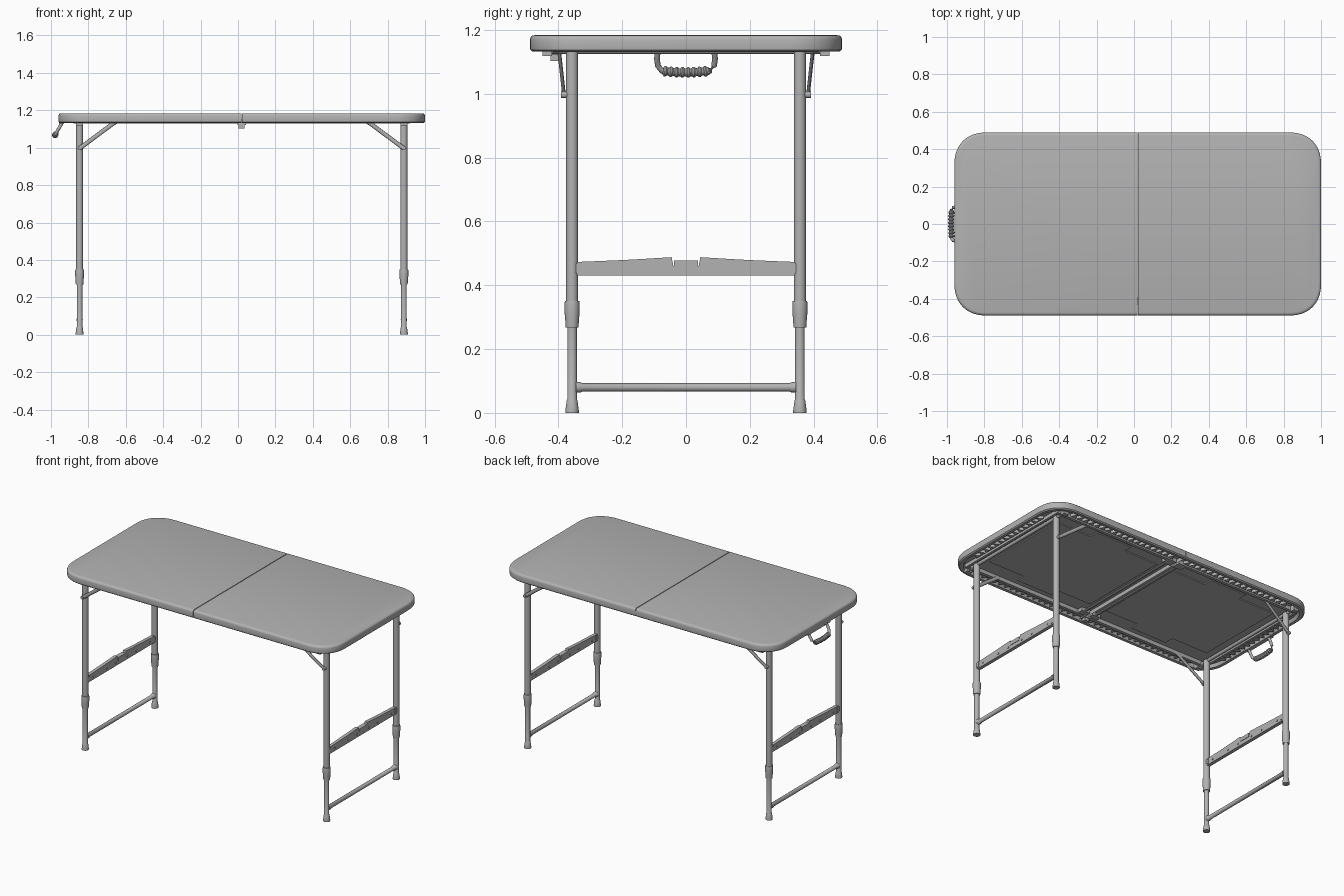
import bpy, bmesh, math
from mathutils import Vector, Matrix

if "Cube" in bpy.data.objects:
    bpy.data.objects.remove(bpy.data.objects["Cube"])

C = 0.02            # fold line, also the symmetry plane
HX, HY = 0.98, 0.489
grey = bpy.data.materials.new("grey")
grey.diffuse_color = (0.45, 0.45, 0.45, 1)
grey.use_nodes = True
grey.node_tree.nodes["Principled BSDF"].inputs["Base Color"].default_value = grey.diffuse_color


def finish(bm, name, smooth=True):
    bmesh.ops.recalc_face_normals(bm, faces=bm.faces)
    me = bpy.data.meshes.new(name)
    bm.to_mesh(me)
    bm.free()
    me.materials.append(grey)
    ob = bpy.data.objects.new(name, me)
    bpy.context.collection.objects.link(ob)
    if smooth:
        bpy.ops.object.select_all(action='DESELECT')
        ob.select_set(True)
        bpy.context.view_layer.objects.active = ob
        bpy.ops.object.shade_smooth_by_angle(angle=math.radians(35))
    return ob


def add_box(bm, x, y, z):
    """Box from three (min, max) pairs."""
    mid = Vector([(a + b) / 2 for a, b in (x, y, z)])
    size = [abs(b - a) for a, b in (x, y, z)]
    bmesh.ops.create_cube(bm, size=1, matrix=Matrix.Translation(mid) @ Matrix.Diagonal((*size, 1)))


def add_loft(bm, rings):
    loops = [[bm.verts.new(p) for p in r] for r in rings]
    n = len(loops[0])
    for a, b in zip(loops, loops[1:]):
        for i in range(n):
            bm.faces.new((a[i], a[(i + 1) % n], b[(i + 1) % n], b[i]))
    bm.faces.new(loops[0][::-1])
    bm.faces.new(loops[-1])


def add_tube(bm, path, radii, n=16, squash=1.0):
    """Round tube through points, one radius per point; squash flattens it sideways."""
    path = [Vector(p) for p in path]
    rings = []
    for i, p in enumerate(path):
        d = (path[min(i + 1, len(path) - 1)] - path[max(i - 1, 0)]).normalized()
        ref = Vector((0, 1, 0)) if abs(d.y) < 0.7 else Vector((0, 0, 1))
        u = (ref - d * ref.dot(d)).normalized()
        v = d.cross(u)
        r = radii[i] if isinstance(radii, (list, tuple)) else radii
        rings.append([p + u * (r * squash * math.cos(t)) + v * (r * math.sin(t))
                      for t in (2 * math.pi * k / n for k in range(n))])
    add_loft(bm, rings)


def add_prism(bm, pts, axis, lo, hi):
    """Extrude a 2D outline along x (outline in y,z) or z (outline in x,y)."""
    put = (lambda a, b, h: (h, a, b)) if axis == 'x' else (lambda a, b, h: (a, b, h))
    add_loft(bm, [[put(a, b, h) for a, b in pts] for h in (lo, hi)])


def half_ring(s, inset, z):
    """Outline of one table half with soft corners."""
    r, e, pts = 0.17 - inset * 0.6, 2 / 2.25, []
    hx, hy = HX - inset, HY - inset
    split = 0.0012 + min(inset, 0.004) * 0.3
    for side in (1, -1):
        arc = [(hx - r + r * math.cos(t) ** e, side * (hy - r + r * math.sin(t) ** e))
               for t in (math.pi / 2 * k / 12 * 0.99999 for k in range(13))]
        pts += [(split, hy)] + arc[::-1] if side == 1 else arc + [(split, -hy)]
    return [(C + s * x, y, z) for x, y in pts]


for s, label in ((-1, "left"), (1, "right")):
    X = lambda d: C + s * d

    # Table top half: recessed underside, skirt, rounded top edge
    bm = bmesh.new()
    prof = [(0.034, 1.153), (0.026, 1.133), (0.008, 1.132), (0.001, 1.138), (0, 1.145),
            (0, 1.17), (0.002, 1.177), (0.007, 1.182), (0.016, 1.184)]
    add_loft(bm, [half_ring(s, d, z) for d, z in prof])
    finish(bm, label + "_table_top")

    # Raised stepped panels under the top
    bm = bmesh.new()
    for x0, x1, w in ((0.06, 0.30, 0.30), (0.30, 0.56, 0.36), (0.56, 0.82, 0.30)):
        add_box(bm, (X(x0), X(x1)), (-w, w), (1.147, 1.155))
    finish(bm, label + "_underside_panels", False)

    # Triangular stiffening ribs around the rim
    bm = bmesh.new()
    for k in range(18):
        x = 0.04 + k * 0.043
        for m in (1, -1):
            add_prism(bm, [(X(x), m * 0.42), (X(x + 0.04), m * 0.42), (X(x + 0.02), m * 0.458)],
                      'z', 1.136, 1.156)
    for k in range(14):
        y = -0.30 + k * 0.043
        add_prism(bm, [(X(0.915), y), (X(0.915), y + 0.04), (X(0.95), y + 0.02)], 'z', 1.136, 1.156)
    finish(bm, label + "_rim_ribs", False)

    # Steel frame rails and fold-side cross rod
    bm = bmesh.new()
    for m in (1, -1):
        add_box(bm, (X(0.01), X(0.90)), (m * 0.397, m * 0.417), (1.129, 1.155))
        add_box(bm, (X(0.85), X(0.885)), (m * 0.42, m * 0.45), (1.118, 1.155))
        add_box(bm, (X(0.01), X(0.07)), (m * 0.36, m * 0.40), (1.131, 1.155))
    add_box(bm, (X(0.89), X(0.905)), (-0.417, 0.417), (1.131, 1.155))
    add_tube(bm, [(X(0.04), -0.40, 1.142), (X(0.04), 0.40, 1.142)], 0.008, 10)
    finish(bm, label + "_frame_rails")

    # Telescopic legs with sleeve and foot
    LX = X(0.867)
    prof = [(0.021, 0), (0.021, 0.008), (0.017, 0.038), (0.015, 0.042), (0.015, 0.268),
            (0.020, 0.268), (0.0215, 0.29), (0.0235, 0.315), (0.0235, 0.345), (0.0225, 0.35),
            (0.019, 0.35), (0.019, 1.14)]
    bm = bmesh.new()
    for y in (-0.357, 0.357):
        add_tube(bm, [(LX, y, z) for _, z in prof], [r for r, _ in prof], 20)
    finish(bm, label + "_legs")

    # Pivot axle and lower crossbar
    bm = bmesh.new()
    add_tube(bm, [(LX, -0.44, 1.136), (LX, 0.44, 1.136)], 0.011, 12)
    add_tube(bm, [(LX, y, 0.08) for y in (-0.345, -0.33, -0.325, 0.325, 0.33, 0.345)],
             [0.017, 0.016, 0.013, 0.013, 0.016, 0.017], 16)
    finish(bm, label + "_crossbars")

    # Locking spreader bar: bowed channel, centre notch, clip and rivets
    right = [(0.342, 0.43), (0.342, 0.473), (0.22, 0.478), (0.16, 0.481), (0.045, 0.488),
             (0.04, 0.462), (0.03, 0.456)]
    bm = bmesh.new()
    add_prism(bm, right + [(-y, z) for y, z in right[::-1]], 'x', LX - 0.011, LX + 0.011)
    add_box(bm, (LX - 0.014, LX + 0.014), (-0.038, 0.038), (0.454, 0.478))
    for y in (-0.29, -0.15, -0.06, 0.06, 0.15, 0.29):
        add_tube(bm, [(LX - 0.015, y, 0.449), (LX + 0.015, y, 0.449)], 0.006, 10)
    for m in (1, -1):
        add_box(bm, (LX - 0.014, LX + 0.014), (m * 0.325, m * 0.345), (0.438, 0.468))
    finish(bm, label + "_spreader_bar")

    # Diagonal braces with pivot bolts
    bm = bmesh.new()
    for m in (1, -1):
        add_tube(bm, [(LX, m * 0.383, 0.997), (X(0.845), m * 0.384, 1.012),
                      (X(0.69), m * 0.397, 1.128), (X(0.665), m * 0.40, 1.142)], 0.0115, 12, 0.5)
        add_tube(bm, [(LX, m * 0.357, 0.997), (LX, m * 0.392, 0.997)], 0.010, 12)
    finish(bm, label + "_braces")

# Latch under the fold
bm = bmesh.new()
add_box(bm, (C - 0.016, C + 0.016), (-0.425, -0.398), (1.103, 1.15))
add_box(bm, (C - 0.024, C + 0.024), (-0.43, -0.392), (1.122, 1.15))
finish(bm, "fold_latch", False)


# Carry handle hanging from the left end
def hang(y, z):
    return (-0.94 - (1.135 - z) * 0.56, y, z)


bm = bmesh.new()
side = [(0.088, 1.138), (0.091, 1.11), (0.088, 1.088), (0.076, 1.072), (0.05, 1.067), (0, 1.064)]
loop = side + [(-y, z) for y, z in side[-2::-1]]
add_tube(bm, [hang(y, z) for y, z in loop], 0.009, 12)
add_box(bm, (-0.957, -0.93), (-0.115, 0.115), (1.128, 1.145))
finish(bm, "handle_loop")

# Ribbed grip
bm = bmesh.new()
path, radii = [], []
for k in range(33):
    y = -0.072 + 0.144 * k / 32
    path.append(hang(y, 1.067 + 0.9 * y * y))
    radii.append(0.0165 if k % 4 in (1, 2) else 0.0125)
add_tube(bm, path, radii, 14)
finish(bm, "handle_grip")
